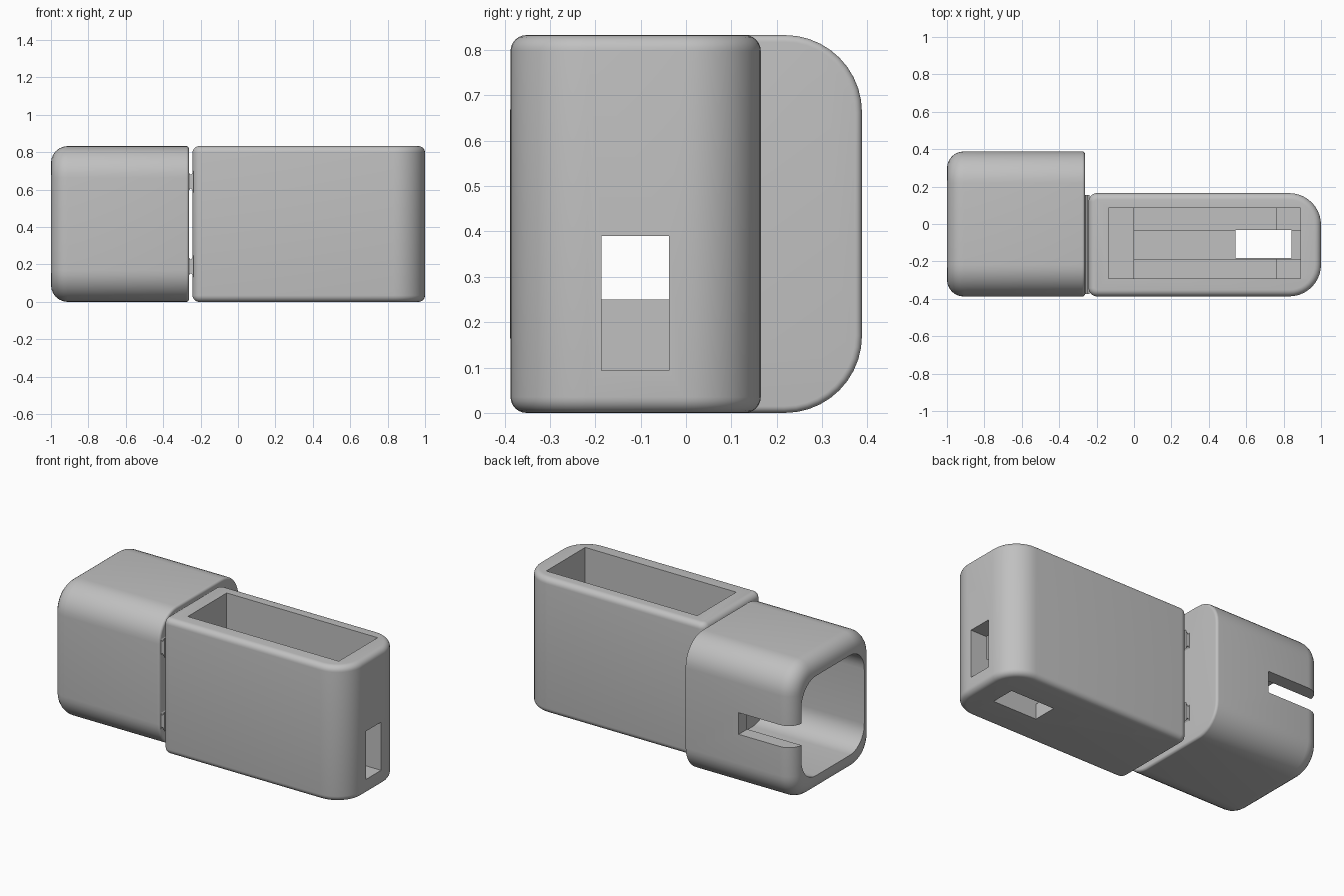
import bpy, bmesh, math
from mathutils import Vector

cube = bpy.data.objects.get("Cube")
if cube:
    bpy.data.objects.remove(cube, do_unlink=True)

grey = bpy.data.materials.new("plain_grey")
grey.use_nodes = True
colour = (0.53, 0.53, 0.53, 1)
grey.diffuse_color = colour
grey.node_tree.nodes["Principled BSDF"].inputs["Base Color"].default_value = colour


def rounded_rect(u0, u1, v0, v1, r_low, r_high, steps=10):
    """Outline with one corner radius at the low-u end and one at the high-u end."""
    corners = [(u1, v1, r_high, -1, -1, 0), (u0, v1, r_low, 1, -1, 1),
               (u0, v0, r_low, 1, 1, 2), (u1, v0, r_high, -1, 1, 3)]
    pts = []
    for u, v, r, su, sv, quarter in corners:
        for i in range(steps + 1):
            a = (quarter + i / steps) * math.pi / 2
            pts.append((u + su * r + r * math.cos(a), v + sv * r + r * math.sin(a)))
    return pts


def prism(name, pts, axis, lo, hi, bevel_lo=0, bevel_hi=0):
    """Extrude an outline along an axis and round its two end rims."""
    bm = bmesh.new()

    def place(p, d):
        c = list(p)
        c.insert(axis, d)
        return bm.verts.new(c)

    bottom = [place(p, lo) for p in pts]
    top = [place(p, hi) for p in pts]
    bm.faces.new(bottom)
    bm.faces.new(top)
    n = len(pts)
    for i in range(n):
        j = (i + 1) % n
        bm.faces.new((bottom[i], bottom[j], top[j], top[i]))
    bmesh.ops.recalc_face_normals(bm, faces=bm.faces)
    for level, width in ((lo, bevel_lo), (hi, bevel_hi)):
        if width:
            rim = [e for e in bm.edges
                   if all(abs(v.co[axis] - level) < 1e-5 for v in e.verts)]
            bmesh.ops.bevel(bm, geom=rim, offset=width, segments=6,
                            profile=0.5, affect='EDGES', clamp_overlap=False)
    bmesh.ops.recalc_face_normals(bm, faces=bm.faces)
    mesh = bpy.data.meshes.new(name)
    bm.to_mesh(mesh)
    bm.free()
    mesh.materials.append(grey)
    obj = bpy.data.objects.new(name, mesh)
    bpy.context.collection.objects.link(obj)
    return obj


def box(name, x, y, z):
    pts = [(x[0], y[0]), (x[1], y[0]), (x[1], y[1]), (x[0], y[1])]
    return prism(name, pts, 2, z[0], z[1])


def activate(obj):
    bpy.ops.object.select_all(action='DESELECT')
    obj.select_set(True)
    bpy.context.view_layer.objects.active = obj


def carve(obj, cutters):
    activate(obj)
    for cutter in cutters:
        cutter.hide_render = True
        mod = obj.modifiers.new("carve", 'BOOLEAN')
        mod.operation = 'DIFFERENCE'
        mod.solver = 'EXACT'
        mod.object = cutter
        bpy.ops.object.modifier_apply(modifier=mod.name)
        bpy.data.objects.remove(cutter, do_unlink=True)


def smooth(obj):
    activate(obj)
    bpy.ops.object.shade_smooth_by_angle(angle=math.radians(30))


H = 0.833
slot_y = (-0.186, -0.038)

# Wide sleeve, open at its outer end, with a side slot and a passage inward
sleeve = prism("sleeve", rounded_rect(-0.388, 0.388, 0, H, 0.17, 0.17), 0,
               -1, -0.262, 0.09, 0.015)
carve(sleeve, [
    prism("bore", rounded_rect(-0.305, 0.305, 0.11, H - 0.11, 0.14, 0.14), 0, -1.1, -0.34),
    box("side_slot", (-1.1, -0.63), (0.2, 0.5), (0.35, 0.483)),
    box("sleeve_passage", (-0.4, -0.2), slot_y, (0.25, 0.58)),
])

# Slim housing with an open-topped cavity, stepped floor and cable channel
housing = prism("housing", rounded_rect(-0.243, 1, -0.387, 0.165, 0.045, 0.17), 2,
                0, H, 0.035, 0.035)
carve(housing, [
    box("cavity", (-0.137, 0.89), (-0.292, 0.086), (0.25, 1)),
    box("floor_step", (0, 0.76), (-0.292, 0.086), (0.18, 0.5)),
    box("channel", (0, 0.87), slot_y, (0.094, 0.4)),
    box("end_window", (0.8, 1.1), slot_y, (0.094, 0.39)),
    box("bottom_window", (0.543, 0.842), (-0.182, -0.032), (-0.1, 0.3)),
    box("housing_passage", (-0.3, -0.1), slot_y, (0.25, 0.58)),
])

# Two flared ridges joining sleeve and housing
for name, z in (("lower_hinge_ridge", 0.19), ("upper_hinge_ridge", H - 0.19)):
    flare = [(-0.266, z - 0.055), (-0.256, z - 0.038), (-0.249, z - 0.038), (-0.238, z - 0.06),
             (-0.238, z + 0.06), (-0.249, z + 0.038), (-0.256, z + 0.038), (-0.266, z + 0.055)]
    smooth(prism(name, flare, 1, -0.375, 0.155))

for part in (sleeve, housing):
    smooth(part)
